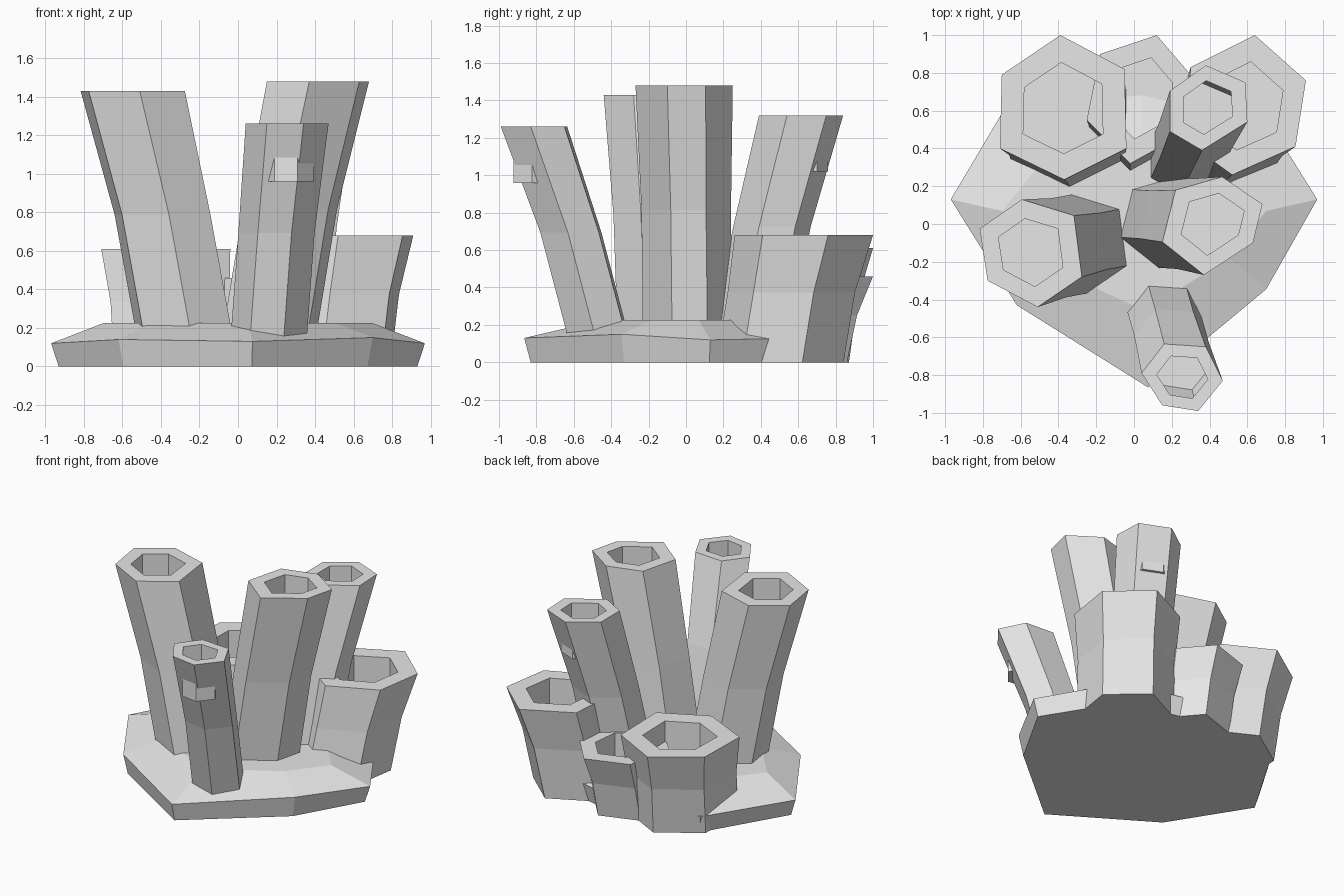
import bpy
import bmesh
from mathutils import Vector

if "Cube" in bpy.data.objects:
    bpy.data.objects.remove(bpy.data.objects["Cube"])

stone = bpy.data.materials.new("pale_grey")
stone.diffuse_color = (0.8, 0.8, 0.8, 1.0)
stone.use_nodes = True
stone.node_tree.nodes["Principled BSDF"].inputs["Base Color"].default_value = stone.diffuse_color


def finish(name, bm):
    """Turn a bmesh into a flat shaded object."""
    mesh = bpy.data.meshes.new(name)
    bm.to_mesh(mesh)
    bm.free()
    mesh.materials.append(stone)
    obj = bpy.data.objects.new(name, mesh)
    bpy.context.collection.objects.link(obj)
    return obj


def loft(bm, rings):
    """Bridge a stack of rings, closing both ends."""
    loops = [[bm.verts.new(p) for p in ring] for ring in rings]
    n = len(loops[0])
    for a, b in zip(loops, loops[1:]):
        for i in range(n):
            j = (i + 1) % n
            bm.faces.new((a[i], a[j], b[j], b[i]))
    bm.faces.new(list(reversed(loops[0])))
    bm.faces.new(loops[-1])


def tube(name, outline, height, foot, depth=0.3):
    """Bent six-sided tube with a straight vertical hole in its mouth."""
    top = [Vector(p) for p in outline]
    centre = sum(top, Vector((0, 0))) / len(top)
    foot = Vector(foot)
    middle = foot.lerp(centre, 0.48)

    def ring(c, scale, z):
        return [(*(c + (p - centre) * scale), z) for p in top]

    bm = bmesh.new()
    loft(bm, [ring(foot, 0.92, 0.0),
              ring(middle, 0.92, height * 0.55),
              ring(centre, 1.0, height),
              ring(centre, 0.63, height),
              ring(centre, 0.63, height - depth)])
    return finish(name, bm)


# Rock base: bevelled slab with a low plateau (rim points run counter-clockwise)
rim = [(0.97, 0.13, 0.12), (0.64, 0.66, 0.13), (0.05, 0.80, 0.13),
       (-0.62, 0.72, 0.13), (-0.97, 0.13, 0.12), (-0.62, -0.43, 0.14),
       (0.075, -0.865, 0.13), (0.70, -0.345, 0.15)]
bm = bmesh.new()
loft(bm, [[(x * 0.96, y * 0.96, 0.0) for x, y, z in rim],
          rim,
          [(x * 0.72, y * 0.53, 0.225) for x, y, z in rim]])
finish("rock_base", bm)

# Tall tubes
tube("tall_left_tube",
     [(-0.276, -0.28), (-0.318, 0.045), (-0.594, 0.13),
      (-0.817, -0.025), (-0.775, -0.30), (-0.51, -0.44)],
     1.43, (-0.25, -0.09))
tube("tall_centre_tube",
     [(0.68, 0.105), (0.467, 0.25), (0.22, 0.18),
      (0.15, -0.095), (0.37, -0.27), (0.63, -0.10)],
     1.48, (0.14, 0.03))
tube("front_tube",
     [(0.47, -0.83), (0.38, -0.65), (0.16, -0.635),
      (0.04, -0.79), (0.15, -0.96), (0.34, -0.99)],
     1.26, (0.15, -0.43))
tube("tall_back_tube",
     [(0.59, 0.75), (0.38, 0.84), (0.19, 0.705),
      (0.19, 0.49), (0.36, 0.39), (0.60, 0.54)],
     1.32, (0.25, 0.32))

# Short, wide tubes along the back
tube("short_left_tube",
     [(-0.05, 0.82), (-0.39, 1.0), (-0.70, 0.79),
      (-0.71, 0.40), (-0.37, 0.235), (-0.04, 0.40)],
     0.61, (-0.335, 0.51))
tube("short_middle_tube",
     [(0.30, 0.79), (0.12, 1.0), (-0.18, 0.90),
      (-0.25, 0.55), (-0.02, 0.32), (0.27, 0.48)],
     0.46, (0.03, 0.56))
tube("short_right_tube",
     [(0.91, 0.76), (0.64, 1.0), (0.30, 0.83),
      (0.27, 0.44), (0.52, 0.26), (0.855, 0.41)],
     0.68, (0.49, 0.49))
